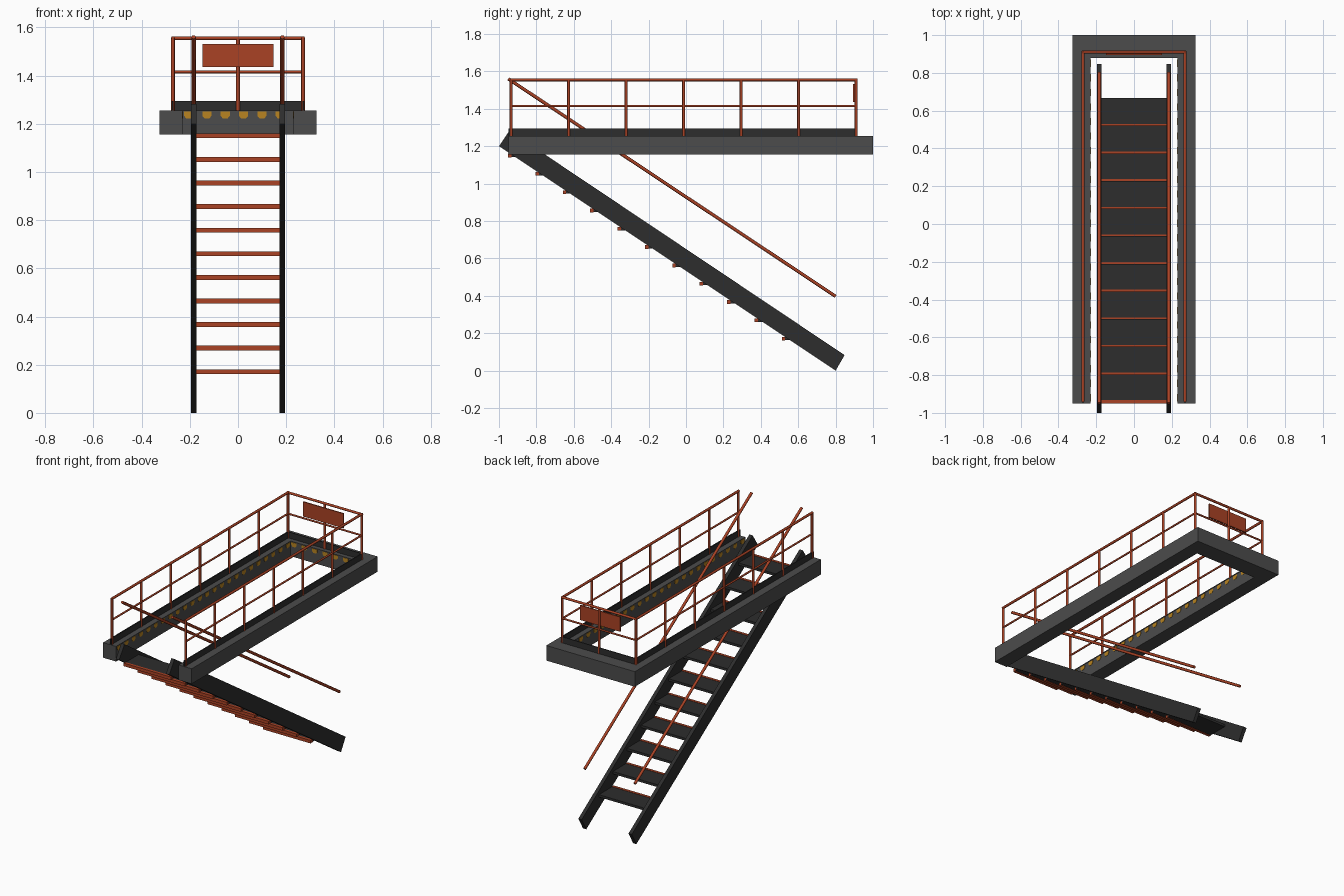
import bpy, bmesh, math
from mathutils import Vector

if "Cube" in bpy.data.objects:
    bpy.data.objects.remove(bpy.data.objects["Cube"])


def material(name, rgb):
    m = bpy.data.materials.new(name)
    m.diffuse_color = (*rgb, 1)
    m.use_nodes = True
    m.node_tree.nodes["Principled BSDF"].inputs["Base Color"].default_value = m.diffuse_color
    return m


GREY = material("concrete grey", (0.072, 0.072, 0.072))
DARK = material("dark steel", (0.026, 0.026, 0.026))
RED = material("rust orange", (0.40, 0.054, 0.018))
YELLOW = material("hazard yellow", (0.48, 0.23, 0.015))


def finish(name, bm, mat):
    bmesh.ops.recalc_face_normals(bm, faces=bm.faces)
    me = bpy.data.meshes.new(name)
    bm.to_mesh(me)
    bm.free()
    me.materials.append(mat)
    ob = bpy.data.objects.new(name, me)
    bpy.context.collection.objects.link(ob)
    return ob


def add_prism(bm, pts, offset):
    """Extrude a flat polygon by an offset vector."""
    face = bm.faces.new([bm.verts.new(p) for p in pts])
    res = bmesh.ops.extrude_face_region(bm, geom=[face], use_keep_orig=True)
    vs = [g for g in res["geom"] if isinstance(g, bmesh.types.BMVert)]
    bmesh.ops.translate(bm, verts=vs, vec=offset)


def add_box(bm, x0, x1, y0, y1, z0, z1):
    add_prism(bm, [(x0, y0, z0), (x1, y0, z0), (x1, y1, z0), (x0, y1, z0)], (0, 0, z1 - z0))


def add_tube(bm, a, b, r=0.008):
    a, b = Vector(a), Vector(b)
    d = b - a
    rot = d.to_track_quat('Z', 'Y').to_matrix().to_4x4()
    rot.translation = (a + b) / 2
    bmesh.ops.create_cone(bm, cap_ends=True, segments=8, radius1=r, radius2=r,
                          depth=d.length, matrix=rot)


def u_shape(xo, yo, xi, yi, z, y0=-0.95):
    return [(-xo, y0, z), (-xo, yo, z), (xo, yo, z), (xo, y0, z),
            (xi, y0, z), (xi, yi, z), (-xi, yi, z), (-xi, y0, z)]


# U-shaped floor edge and kick plate around the stair opening
bm = bmesh.new()
add_prism(bm, u_shape(0.325, 1.0, 0.23, 0.88, 1.155), (0, 0, 0.1))
finish("floor_frame", bm, GREY)
bm = bmesh.new()
add_prism(bm, u_shape(0.273, 0.915, 0.267, 0.909, 1.25), (0, 0, 0.045))
finish("kick_plate", bm, DARK)

# Yellow hazard marks on the inner faces of the opening
bm = bmesh.new()
mark = [(-0.019, 1.25), (0.019, 1.25), (0.019, 1.233), (0.01, 1.222), (-0.01, 1.222), (-0.019, 1.233)]
for i in range(6):
    c = -0.205 + i * 0.076
    add_prism(bm, [(c + u, 0.881, z) for u, z in mark], (0, -0.003, 0))
for s in (-1, 1):
    for i in range(24):
        c = -0.92 + i * 0.077
        add_prism(bm, [(s * 0.231, c + u, z) for u, z in mark], (-s * 0.003, 0, 0))
finish("hazard_marks", bm, YELLOW)

# Guard railing: posts, middle rail and top rail
X, Y0, Y1 = 0.27, -0.935, 0.91
bm = bmesh.new()
for s in (-1, 1):
    for i in range(7):
        y = Y0 + (Y1 - Y0) * i / 6
        add_tube(bm, (s * X, y, 1.25), (s * X, y, 1.555))
add_tube(bm, (0, Y1, 1.25), (0, Y1, 1.555))
for z, r in ((1.415, 0.006), (1.555, 0.008)):
    for s in (-1, 1):
        add_tube(bm, (s * X, Y0 - 0.005, z), (s * X, Y1 + 0.006, z), r)
    add_tube(bm, (-X - 0.006, Y1, z), (X + 0.006, Y1, z), r)
ob = finish("guard_railing", bm, RED)

# Plain sign plate on the back railing
bm = bmesh.new()
add_box(bm, -0.148, 0.148, 0.894, 0.902, 1.435, 1.532)
finish("sign_plate", bm, RED)

# Stair stringers
bm = bmesh.new()
side = [(-1.0, 1.2), (0.8, 0.0), (0.8545, 0.083), (-0.9445, 1.283)]
side[2] = (0.848, 0.083)
for s in (-1, 1):
    add_prism(bm, [(s * 0.172, y, z) for y, z in side], (s * 0.024, 0, 0))
finish("stair_stringers", bm, DARK)

# Treads with orange nosing strips
treads, noses = bmesh.new(), bmesh.new()
for i in range(11):
    y, z = 0.512 - i * 0.1463, 0.171 + i * 0.0979
    add_box(treads, -0.174, 0.174, y + 0.018, y + 0.155, z - 0.008, z + 0.008)
    add_box(noses, -0.174, 0.174, y, y + 0.018, z - 0.01, z + 0.01)
finish("stair_treads", treads, DARK)
finish("tread_nosings", noses, RED)

# Sloped stair handrails
bm = bmesh.new()
for s in (-1, 1):
    add_tube(bm, (s * 0.184, -0.95, 1.56), (s * 0.184, 0.8, 0.397), 0.009)
finish("stair_handrails", bm, RED)

# Smooth the round tubes
for ob in bpy.data.objects:
    ob.select_set(ob.name in ("guard_railing", "stair_handrails"))
bpy.context.view_layer.objects.active = bpy.data.objects["guard_railing"]
bpy.ops.object.shade_smooth_by_angle(angle=math.radians(50))
